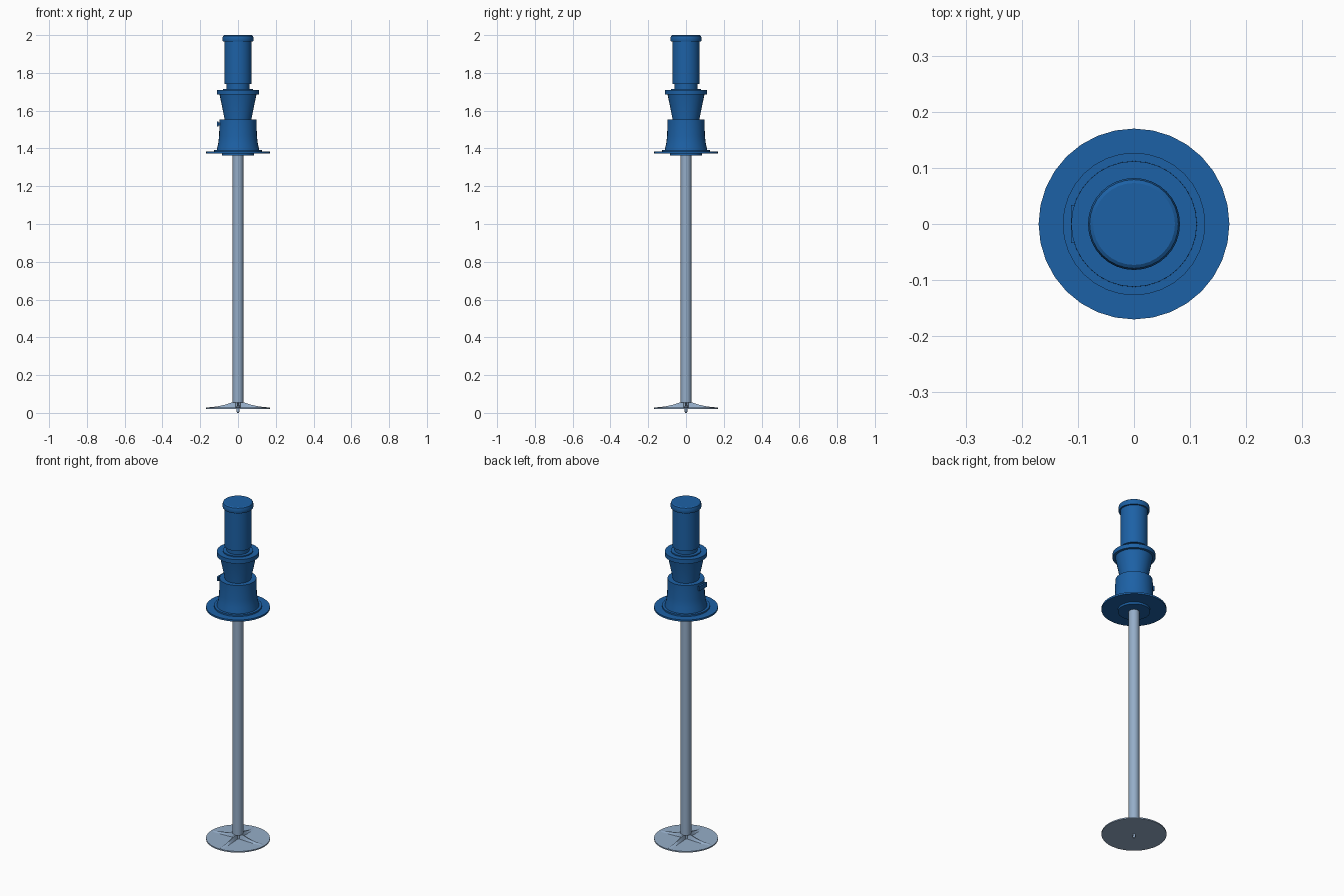
import bpy, bmesh, math

if "Cube" in bpy.data.objects:
    bpy.data.objects.remove(bpy.data.objects["Cube"])

def material(name, col):
    m = bpy.data.materials.new(name)
    m.diffuse_color = col
    m.use_nodes = True
    m.node_tree.nodes["Principled BSDF"].inputs["Base Color"].default_value = m.diffuse_color
    return m

BLUE = material("blue_paint", (0.012, 0.12, 0.38, 1))
STEEL = material("steel", (0.30, 0.42, 0.58, 1))

def finish(name, bm, mat):
    bmesh.ops.recalc_face_normals(bm, faces=bm.faces)
    me = bpy.data.meshes.new(name)
    bm.to_mesh(me)
    bm.free()
    me.materials.append(mat)
    ob = bpy.data.objects.new(name, me)
    bpy.context.collection.objects.link(ob)
    bpy.ops.object.select_all(action='DESELECT')
    ob.select_set(True)
    bpy.context.view_layer.objects.active = ob
    bpy.ops.object.shade_smooth_by_angle(angle=math.radians(30))
    return ob

def lathe(name, profile, mat, n=32):
    """Closed solid turned around z from (radius, z) points."""
    bm = bmesh.new()
    rings = [[bm.verts.new((r * math.cos(2 * math.pi * i / n),
                            r * math.sin(2 * math.pi * i / n), z)) for i in range(n)]
             for r, z in profile]
    for a, b in zip(rings, rings[1:]):
        for i in range(n):
            j = (i + 1) % n
            bm.faces.new((a[i], a[j], b[j], b[i]))
    bm.faces.new(rings[0])
    bm.faces.new(rings[-1])
    return finish(name, bm, mat)

def box(name, lo, hi, mat):
    bm = bmesh.new()
    bmesh.ops.create_cube(bm, size=1)
    for v in bm.verts:
        v.co = [(a + b) / 2 + c * (b - a) for a, b, c in zip(lo, hi, v.co)]
    return finish(name, bm, mat)

# Motor, coupling and pedestal
lathe("motor_cap", [(.08, 1.966), (.082, 1.972), (.082, 1.986), (.079, 1.996), (.073, 2.0)], BLUE)
lathe("motor_body", [(.072, 1.742), (.072, 1.97)], BLUE)
lathe("motor_neck", [(.061, 1.70), (.061, 1.745)], BLUE)
lathe("motor_foot", [(.08, 1.70), (.08, 1.716)], BLUE)
lathe("coupling_flange", [(.112, 1.686), (.112, 1.71)], BLUE)
lathe("coupling_cone", [(.07, 1.54), (.07, 1.55), (.098, 1.688)], BLUE)
lathe("pedestal", [(.113, 1.388), (.111, 1.40), (.105, 1.425), (.1, 1.465), (.098, 1.54), (.098, 1.552)], BLUE)
lathe("pedestal_rim", [(.127, 1.38), (.127, 1.393)], BLUE)
lathe("mounting_plate", [(.17, 1.374), (.17, 1.384)], BLUE)
lathe("under_boss", [(.085, 1.362), (.085, 1.376)], BLUE)

# Side cover on the pedestal
box("cover_stem", (-.108, -.022, 1.522), (-.085, .022, 1.538), BLUE)
box("cover_plate", (-.112, -.034, 1.517), (-.102, .034, 1.543), BLUE)

# Shaft and impeller
lathe("shaft", [(.028, .055), (.028, 1.365)], STEEL)
lathe("impeller_hub", [(.014, .025), (.014, .058)], STEEL)
lathe("impeller_disc", [(.17, .021), (.17, .028)], STEEL)
lathe("impeller_nut", [(.004, 0), (.009, .008), (.009, .022)], STEEL, 12)

# Four concave tapering blades
outline = [(.008, .058), (.035, .054), (.07, .043), (.11, .034), (.16, .029)]
for k in range(4):
    c, s = math.cos(k * math.pi / 2), math.sin(k * math.pi / 2)
    bm = bmesh.new()
    rows = []
    for x, z in outline:
        w = .004 + .08 * (x - .008) / 1.0
        pts = [(x, -.003, z), (x, .003, z), (x, w + .003, .025), (x, -w - .003, .025)]
        rows.append([bm.verts.new((px * c - py * s, px * s + py * c, pz)) for px, py, pz in pts])
    for a, b in zip(rows, rows[1:]):
        for i in range(4):
            j = (i + 1) % 4
            bm.faces.new((a[i], a[j], b[j], b[i]))
    bm.faces.new(rows[0])
    bm.faces.new(rows[-1])
    finish(f"impeller_blade_{k + 1}", bm, STEEL)
